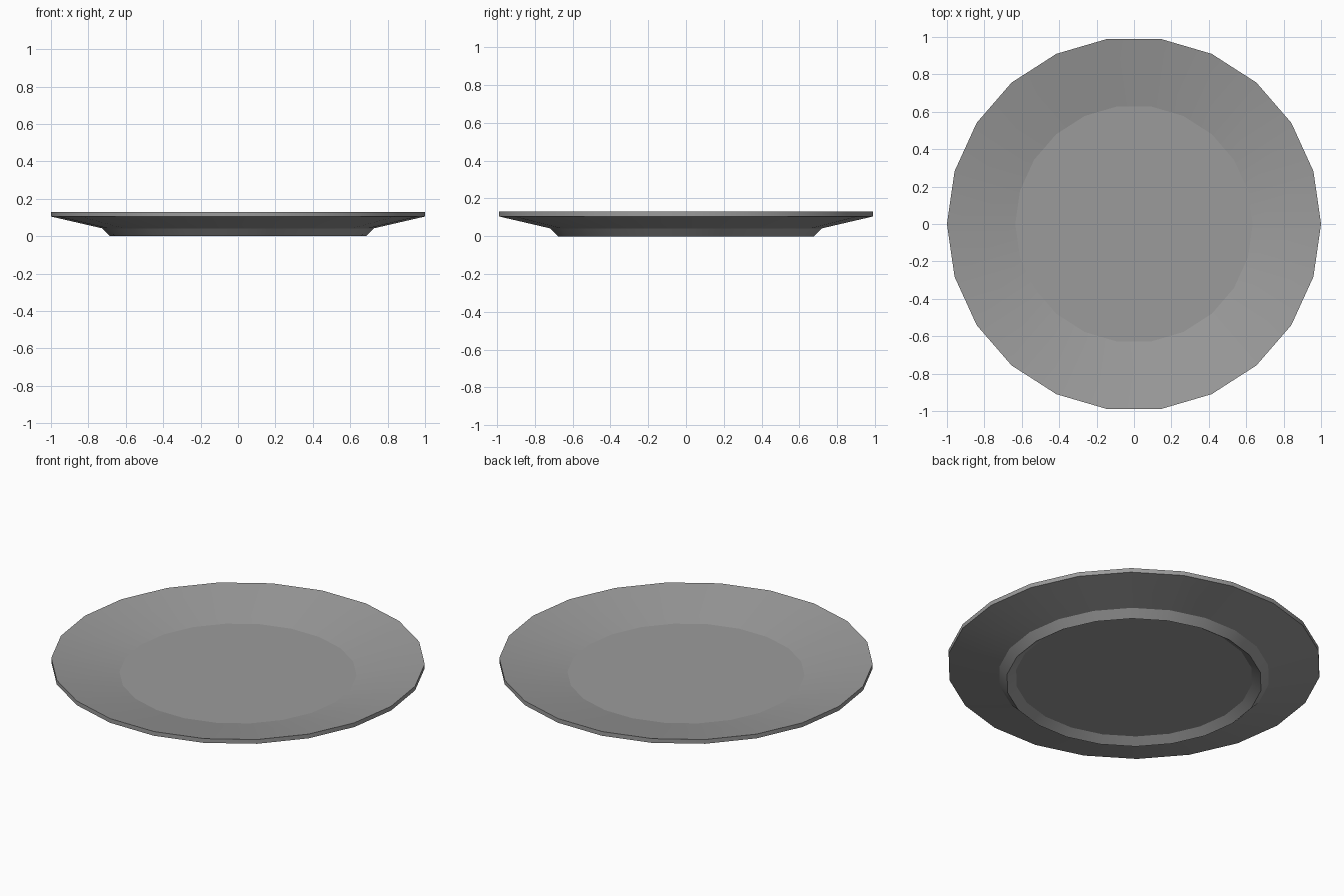
import bpy, bmesh
from math import cos, sin, tau

if "Cube" in bpy.data.objects:
    bpy.data.objects.remove(bpy.data.objects["Cube"])

SIDES = 22

# Plate cross-section (radius, height), from the well on top round to the recess below
profile = [
    (0.635, 0.056),  # edge of the flat well
    (1.0, 0.13),     # upper lip
    (1.0, 0.105),    # lower lip
    (0.727, 0.042),  # top of the foot ring
    (0.685, 0.0),    # foot ring edge
    (0.636, 0.034),  # edge of the recess underneath
]

bm = bmesh.new()
rings = [[bm.verts.new((r * cos(tau * i / SIDES), r * sin(tau * i / SIDES), z))
          for i in range(SIDES)] for r, z in profile]

# Sloped bands between neighbouring rings
for a, b in zip(rings, rings[1:]):
    for i in range(SIDES):
        j = (i + 1) % SIDES
        bm.faces.new((a[i], b[i], b[j], a[j]))

# Flat well and flat recess
bm.faces.new(rings[0])
bm.faces.new(rings[-1][::-1])
bmesh.ops.recalc_face_normals(bm, faces=bm.faces)

# Smooth around the plate, crisp along each ring
for f in bm.faces:
    f.smooth = True
for ring in rings:
    for i in range(SIDES):
        bm.edges.get((ring[i], ring[(i + 1) % SIDES])).smooth = False

mesh = bpy.data.meshes.new("plate")
bm.to_mesh(mesh)
bm.free()
plate = bpy.data.objects.new("plate", mesh)
bpy.context.collection.objects.link(plate)

# Dark grey glaze
glaze = bpy.data.materials.new("dark_grey")
glaze.diffuse_color = (0.33, 0.33, 0.33, 1)
glaze.use_nodes = True
glaze.node_tree.nodes["Principled BSDF"].inputs["Base Color"].default_value = glaze.diffuse_color
mesh.materials.append(glaze)
